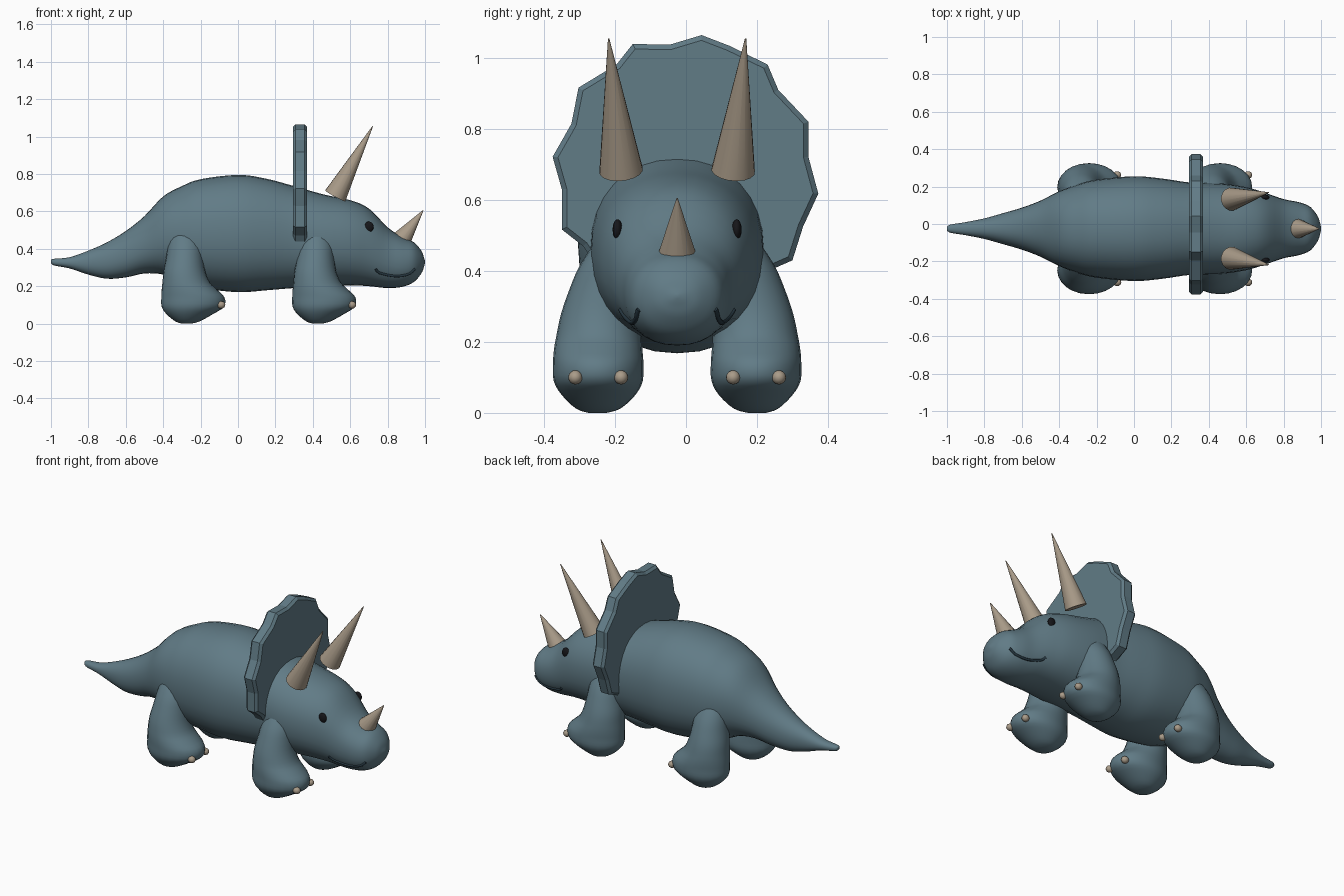
import bpy, bmesh, math
from mathutils import Vector
from mathutils.bvhtree import BVHTree

if "Cube" in bpy.data.objects:
    bpy.data.objects.remove(bpy.data.objects["Cube"])

YC = -0.025  # plane of symmetry


def material(name, r, g, b):
    m = bpy.data.materials.new(name)
    m.diffuse_color = (r, g, b, 1)
    m.use_nodes = True
    m.node_tree.nodes["Principled BSDF"].inputs["Base Color"].default_value = m.diffuse_color
    return m


SKIN = material("skin", 0.12, 0.20, 0.24)
HORN = material("horn", 0.40, 0.33, 0.25)
DARK = material("dark", 0.008, 0.008, 0.01)
LIP = material("lip", 0.02, 0.04, 0.055)


def finish(bm, name, mat, smooth=True):
    bmesh.ops.recalc_face_normals(bm, faces=bm.faces)
    for f in bm.faces:
        f.smooth = smooth
    me = bpy.data.meshes.new(name)
    bm.to_mesh(me)
    bm.free()
    me.materials.append(mat)
    ob = bpy.data.objects.new(name, me)
    bpy.context.collection.objects.link(ob)
    return ob


def spline(rows, steps):
    """Catmull-Rom through the rows of numbers."""
    out = []
    for i in range(len(rows) - 1):
        p = [rows[max(0, min(len(rows) - 1, i + k))] for k in (-1, 0, 1, 2)]
        for s in range(steps):
            t = s / steps
            out.append([0.5 * (2 * b + (c - a) * t + (2 * a - 5 * b + 4 * c - d) * t * t
                               + (3 * b - a - 3 * c + d) * t ** 3) for a, b, c, d in zip(*p)])
    return out + [list(rows[-1])]


def loft(name, rows, place, power=2.0, sides=32, steps=4):
    """Skin rings given as (position, a min, a max, b min, b max)."""
    bm = bmesh.new()
    rings = []
    for p, a0, a1, b0, b1 in spline(rows, steps):
        ring = []
        for k in range(sides):
            t = 2 * math.pi * k / sides
            c, s = [math.copysign(abs(v) ** (2 / power), v) for v in (math.cos(t), math.sin(t))]
            ring.append(bm.verts.new(place(p, (a0 + a1) / 2 + c * (a1 - a0) / 2,
                                           (b0 + b1) / 2 + s * (b1 - b0) / 2)))
        rings.append(ring)
    for r, q in zip(rings, rings[1:]):
        for k in range(sides):
            bm.faces.new((r[k], r[(k + 1) % sides], q[(k + 1) % sides], q[k]))
    bm.faces.new(rings[0])
    bm.faces.new(rings[-1])
    return finish(bm, name, SKIN)


# Body with tail and head: x, half width, bottom, top
BODY = [(-1.0, .010, .322, .342), (-.98, .022, .31, .347), (-.9, .035, .295, .355),
        (-.8, .055, .262, .39), (-.7, .083, .24, .435), (-.6, .112, .247, .495),
        (-.5, .150, .268, .575), (-.4, .200, .262, .68), (-.3, .237, .22, .735),
        (-.2, .262, .19, .772), (0, .280, .168, .795), (.15, .268, .178, .775),
        (.3, .247, .19, .735), (.46, .242, .20, .69), (.6, .222, .205, .66),
        (.7, .192, .20, .615), (.8, .158, .19, .515), (.88, .142, .197, .463),
        (.94, .118, .222, .435), (.98, .070, .268, .39), (.995, .030, .305, .35),
        (1.0, .004, .325, .333)]
body = loft("body", [(x, -w, w, lo, hi) for x, w, lo, hi in BODY],
            lambda p, a, b: (p, YC + a, b), power=2.2)

skin = BVHTree.FromPolygons([v.co for v in body.data.vertices],
                            [f.vertices for f in body.data.polygons])


def on_skin(x, z, side):
    return skin.ray_cast(Vector((x, YC + side, z)), Vector((0, -side, 0)))[0]


# Legs: z, x min, x max, inner y, outer y
LEG = [(0.0, .40, .45, .20, .25), (.012, .365, .495, .16, .285), (.05, .318, .565, .118, .325),
       (.09, .292, .625, .097, .348), (.14, .290, .628, .095, .350), (.18, .292, .59, .098, .347),
       (.22, .296, .55, .10, .340), (.28, .302, .525, .10, .327), (.35, .315, .515, .09, .303),
       (.42, .325, .51, .08, .272), (.50, .34, .49, .07, .215), (.55, .36, .46, .08, .15)]


def ball(name, loc, scale, mat, sides=16):
    bm = bmesh.new()
    bmesh.ops.create_uvsphere(bm, u_segments=sides, v_segments=sides // 2, radius=1)
    ob = finish(bm, name, mat)
    ob.location, ob.scale = loc, scale
    return ob


def cone(name, base, tip, radius):
    base, tip = Vector(base), Vector(tip)
    bm = bmesh.new()
    d = tip - base
    bmesh.ops.create_cone(bm, cap_ends=True, segments=16, radius1=radius,
                          radius2=0.002, depth=d.length)
    ob = finish(bm, name, HORN)
    for f in ob.data.polygons:
        f.use_smooth = len(f.vertices) == 4
    ob.location = (base + tip) / 2
    ob.rotation_mode = 'QUATERNION'
    ob.rotation_quaternion = d.to_track_quat('Z', 'Y')
    return ob


def mouth(name, pts):
    cu = bpy.data.curves.new(name, 'CURVE')
    cu.dimensions = '3D'
    cu.bevel_depth, cu.bevel_resolution, cu.use_fill_caps = .007, 2, True
    sp = cu.splines.new('POLY')
    sp.points.add(len(pts) - 1)
    for p, co in zip(sp.points, pts):
        p.co = (*co, 1)
    cu.materials.append(LIP)
    ob = bpy.data.objects.new(name, cu)
    bpy.context.collection.objects.link(ob)


for side, tag in ((-1, "right"), (1, "left")):
    for dx, end in ((0, "front"), (-.70, "rear")):
        loft(f"{end}_{tag}_leg", LEG,
             lambda p, a, b: (a + dx, YC + side * b, p), sides=24, steps=3)
        # Toenails
        for y in (.158, .287):
            ball("toenail", (.61 + dx, YC + side * y, .10), (.022, .02, .02), HORN)
    # Brow horns
    cone(f"{tag}_brow_horn", (.52, YC + side * .158, .683), (.72, YC + side * .193, 1.055), .062)
    # Eyes
    ball(f"{tag}_eye", on_skin(.70, .517, side), (.025, .014, .029), DARK)
    # Mouth corners
    curve = spline([(.735, .292), (.76, .270), (.84, .254), (.91, .264), (.945, .292)], 4)
    mouth(f"{tag}_mouth", [on_skin(x, z, side) for x, z in curve])

# Nose horn
cone("nose_horn", (.875, YC, .45), (.99, YC, .605), .053)

# Neck frill: scalloped plate (y, z)
FRILL = [(.044, 1.065), (.122, 1.035), (.23, .982), (.26, .911), (.345, .821), (.345, .722),
         (.373, .618), (.33, .525), (.30, .43), (.22, .395), (.14, .34), (-.19, .34),
         (-.25, .41), (-.29, .47), (-.35, .517), (-.35, .63), (-.376, .722), (-.323, .815),
         (-.303, .917), (-.196, .982), (-.15, 1.04), (-.046, 1.038)]
bm = bmesh.new()
face = bm.faces.new([bm.verts.new((.293, y, z)) for y, z in FRILL])
ext = bmesh.ops.extrude_face_region(bm, geom=[face], use_keep_orig=True)
bmesh.ops.translate(bm, vec=(.077, 0, 0),
                    verts=[g for g in ext["geom"] if isinstance(g, bmesh.types.BMVert)])
frill = finish(bm, "neck_frill", SKIN, smooth=False)
bev = frill.modifiers.new("bevel", 'BEVEL')
bev.width, bev.segments = .014, 1
bev.limit_method, bev.angle_limit = 'ANGLE', math.radians(70)
